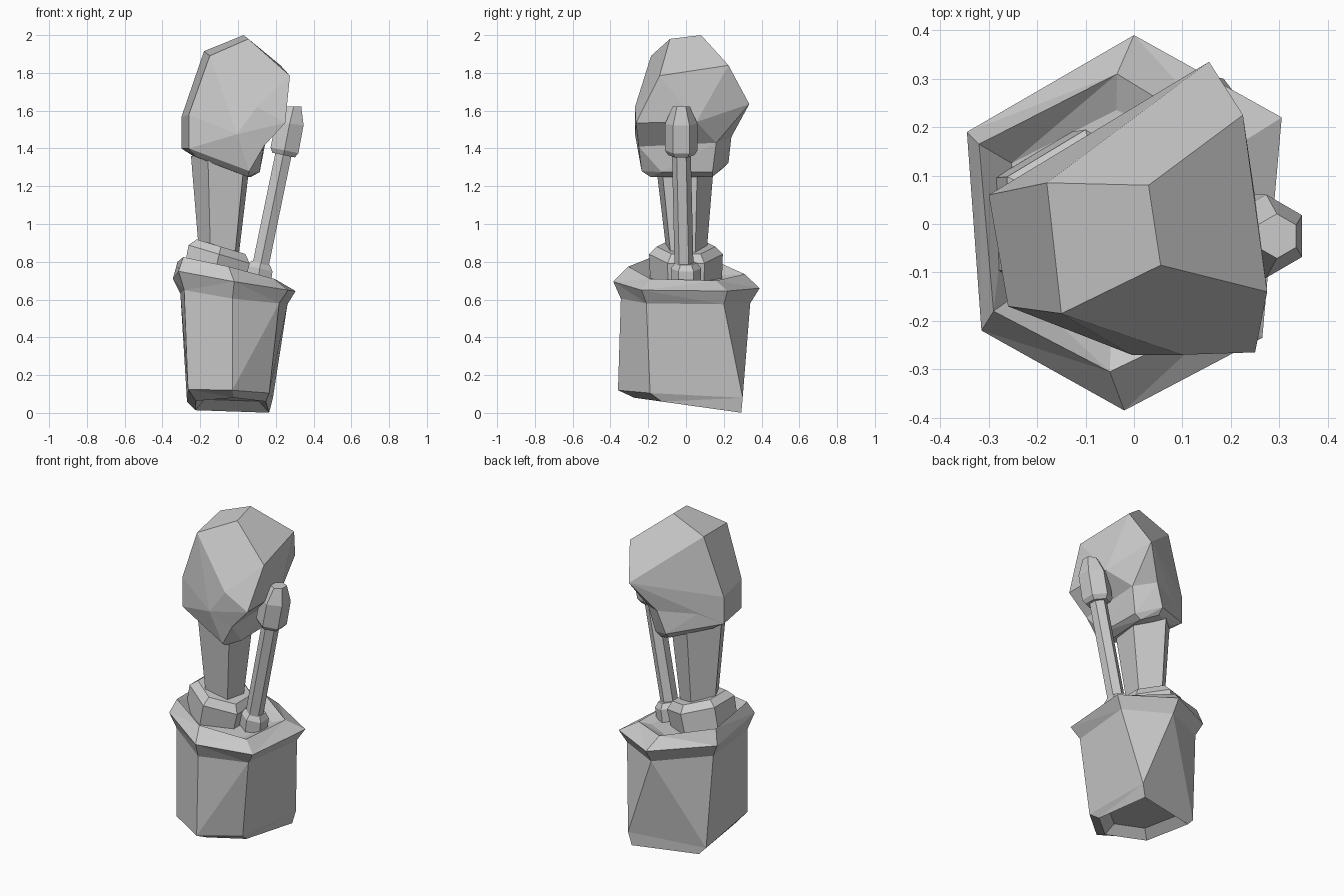
import bpy, bmesh, math
from mathutils import Vector

if "Cube" in bpy.data.objects:
    bpy.data.objects.remove(bpy.data.objects["Cube"])


def finish(name, bm):
    bmesh.ops.remove_doubles(bm, verts=bm.verts[:], dist=0.0005)
    bmesh.ops.recalc_face_normals(bm, faces=bm.faces[:])
    mesh = bpy.data.meshes.new(name)
    bm.to_mesh(mesh)
    bm.free()
    ob = bpy.data.objects.new(name, mesh)
    bpy.context.collection.objects.link(ob)
    return ob


def loft(name, rings, split=False):
    """Skin a stack of equal-sized rings and cap both ends."""
    bm = bmesh.new()
    rows = [[bm.verts.new(p) for p in ring] for ring in rings]
    n = len(rows[0])
    for a, b in zip(rows, rows[1:]):
        for i in range(n):
            j = (i + 1) % n
            bm.faces.new((a[i], a[j], b[j], b[i]))
    bm.faces.new(rows[0][::-1])
    bm.faces.new(rows[-1])
    if split:  # fold twisted quads along their short diagonal
        bmesh.ops.remove_doubles(bm, verts=bm.verts[:], dist=0.0005)
        bmesh.ops.recalc_face_normals(bm, faces=bm.faces[:])
        bmesh.ops.triangulate(bm, faces=bm.faces[:], quad_method='SHORT_EDGE')
        bmesh.ops.dissolve_limit(bm, angle_limit=math.radians(5),
                                 verts=bm.verts[:], edges=bm.edges[:])
    return finish(name, bm)


def ring(center, r, lean=0.0, sides=6, start=30):
    """Polygon ring tipped towards +x by lean."""
    c = Vector(center)
    out = []
    for i in range(sides):
        a = math.radians(start + 360 / sides * i)
        x, y = r * math.cos(a), r * math.sin(a)
        out.append(c + Vector((x * math.cos(lean), y, -x * math.sin(lean))))
    return out


def shrink(pts, s, cx, cy, height):
    out = []
    for x, y, z in pts:
        px, py = cx + (x - cx) * s, cy + (y - cy) * s
        out.append((px, py, height(px, py)))
    return out


def hull(name, pts):
    bm = bmesh.new()
    for p in pts:
        bm.verts.new(p)
    bmesh.ops.convex_hull(bm, input=bm.verts[:])
    loose = [v for v in bm.verts if not v.link_faces]
    bmesh.ops.delete(bm, geom=loose, context='VERTS')
    bmesh.ops.dissolve_limit(bm, angle_limit=math.radians(4),
                             verts=bm.verts[:], edges=bm.edges[:])
    return finish(name, bm)


# Crooked hexagonal pot: front-left, front, front-right, back-right, back, back-left
foot = [(-.265, -.22, .125), (-.03, -.36, .12), (.165, -.19, .105),
        (.185, .30, .08), (.185, .30, .08), (-.27, .19, .06)]
body = [(-.285, -.19, .65), (-.03, -.345, .605), (.218, -.21, .58),
        (.262, .2, .575), (0, .34, .58), (-.305, .17, .63)]
rim = [(-.315, -.22, .75), (-.02, -.385, .695), (.265, -.235, .65),
       (.305, .22, .645), (0, .39, .66), (-.345, .19, .71)]
lip = [(-.29, -.18, .825), (-.05, -.305, .775), (.19, -.19, .71),
       (.21, .16, .70), (-.035, .31, .735), (-.32, .165, .80)]
tilt = lambda x, y: .042 - .14 * y
sole = shrink(foot, .86, .04, .25, tilt)
recess = shrink(sole, .74, -.04, 0, lambda x, y: tilt(x, y) + .05)
soil = shrink(lip, .76, -.04, 0, lambda x, y: .70 - .1 * x)
loft("pot", [recess, sole, foot, body, rim, lip, soil], split=True)

# Thick five-sided stem with its collar
loft("stem_collar", [ring((-.13, 0, .70), .19, .29),
                     ring((-.10, 0, .84), .195, .29),
                     ring((-.09, 0, .88), .155, .29)])
loft("stem", [ring((-.095, -.002, .84), .112, 0, 5, -45),
              ring((-.083, -.015, 1.36), .168, 0, 5, -45)])

# Thin side stalk with collar and bud
loft("stalk_collar", [ring((.105, 0, .69), .08, .23),
                      ring((.115, 0, .765), .08, .23),
                      ring((.12, 0, .795), .058, .23)])
loft("side_stalk", [ring((.115, -.01, .76), .05, .22),
                    ring((.247, -.025, 1.40), .05, .22)])
loft("side_bud", [ring((.241, -.025, 1.365), .07, .21),
                  ring((.246, -.025, 1.39), .087, .21),
                  ring((.273, -.025, 1.53), .086, .1),
                  ring((.295, -.025, 1.622), .046, 0)])

# Faceted head: domed upper part and narrower lower part, merged
shared = [(-.30, .06, 1.565), (-.26, -.17, 1.58), (-.005, -.27, 1.475),
          (-.30, .06, 1.40), (-.26, -.17, 1.40), (.135, -.25, 1.41),
          (.145, .16, 1.43), (.03, .24, 1.46)]
head = hull("head", shared + [
    (-.18, .085, 1.915), (.03, .08, 2.0), (.055, -.085, 1.98), (-.15, -.185, 1.89),
    (.155, .335, 1.635), (.225, .225, 1.84), (.275, -.14, 1.785),
    (.25, -.265, 1.535), (.10, -.27, 1.62), (.25, .055, 1.54)])
lower = hull("head_lower", shared + [
    (.10, -.25, 1.58), (.12, .2, 1.6), (-.02, .225, 1.325),
    (.06, -.235, 1.28), (.115, -.13, 1.275), (.11, .14, 1.275),
    (-.23, .06, 1.355), (-.22, -.14, 1.355), (.05, -.19, 1.25),
    (.07, .14, 1.25), (-.02, .19, 1.29)])
mod = head.modifiers.new("merge", 'BOOLEAN')
mod.operation = 'UNION'
mod.solver = 'EXACT'
mod.object = lower
lower.hide_render = True
lower.hide_viewport = True
